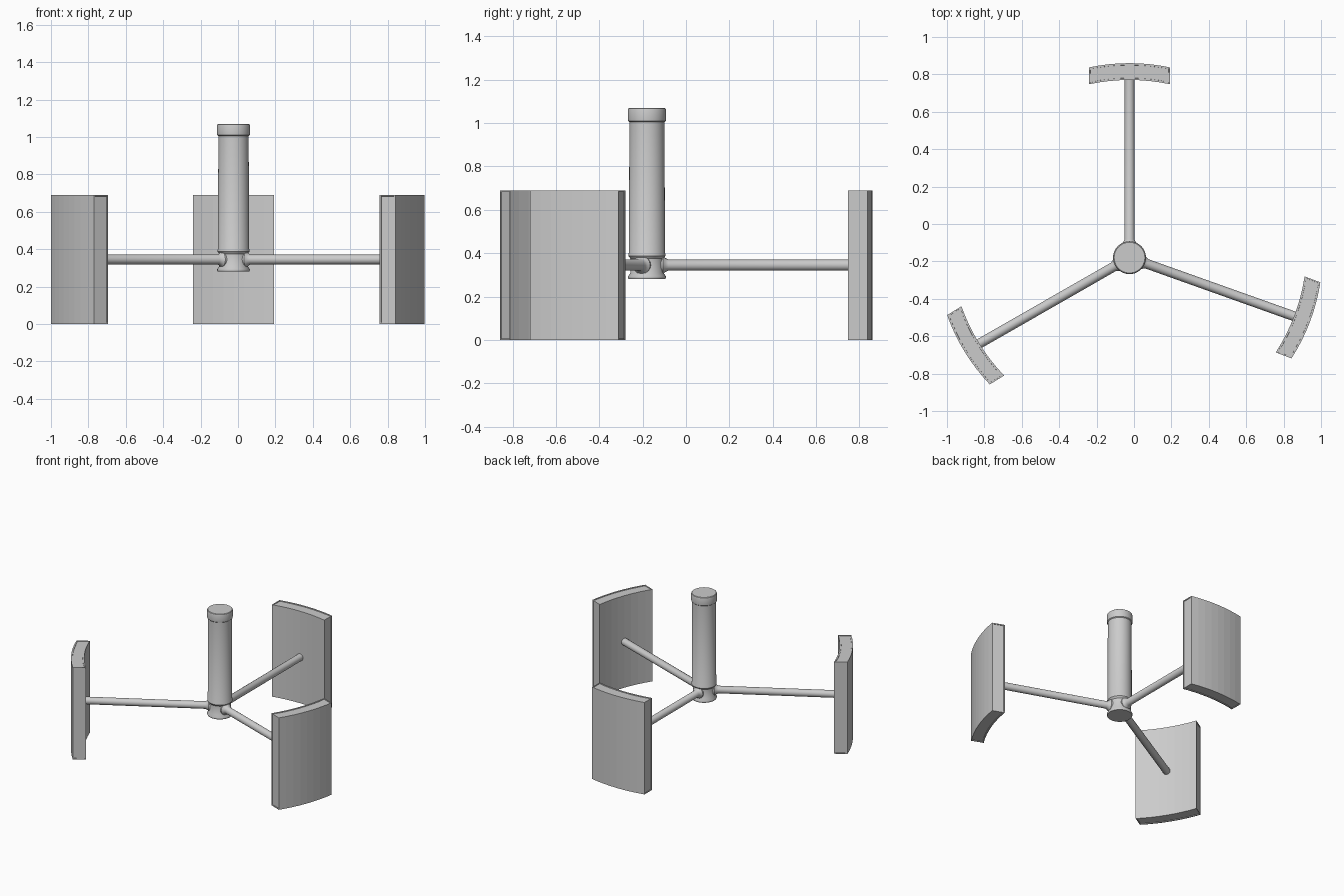
import bpy, bmesh, math
from mathutils import Matrix, Vector

if "Cube" in bpy.data.objects:
    bpy.data.objects.remove(bpy.data.objects["Cube"])

HUB = Vector((-0.024, -0.18, 0))
ARM_Z = 0.345


def finish(bm, name, smooth=None):
    bmesh.ops.recalc_face_normals(bm, faces=bm.faces)
    me = bpy.data.meshes.new(name)
    bm.to_mesh(me)
    bm.free()
    ob = bpy.data.objects.new(name, me)
    bpy.context.collection.objects.link(ob)
    if smooth:
        bpy.ops.object.select_all(action='DESELECT')
        ob.select_set(True)
        bpy.context.view_layer.objects.active = ob
        bpy.ops.object.shade_smooth_by_angle(angle=math.radians(smooth))
    return ob


def lathe(name, profile, matrix, sides=40):
    bm = bmesh.new()
    rings = [[bm.verts.new(matrix @ Vector((r * math.cos(2 * math.pi * i / sides),
                                            r * math.sin(2 * math.pi * i / sides), z)))
              for i in range(sides)] for r, z in profile]
    for a, b in zip(rings, rings[1:]):
        for i in range(sides):
            j = (i + 1) % sides
            bm.faces.new((a[i], a[j], b[j], b[i]))
    bm.faces.new(rings[0])
    bm.faces.new(rings[-1])
    return finish(bm, name, 35)


def panel(name, centre_angle, distance, normal_angle):
    # arched slab, local +x points outward, y spans the width
    half, thick, height, radius, n = 0.2175, 0.09, 0.69, 1.04, 8
    spread = math.asin(half / radius)
    a = math.radians(centre_angle)
    place = (Matrix.Translation(HUB + Vector((math.cos(a), math.sin(a), 0)) * distance)
             @ Matrix.Rotation(math.radians(normal_angle), 4, 'Z'))
    bm = bmesh.new()
    outline = []
    for i in range(n + 1):
        t = spread * (2 * i / n - 1)
        outline.append((radius * (math.cos(t) - 1), radius * math.sin(t)))
    outline += [(x - thick, y) for x, y in reversed(outline)]
    base = bm.faces.new([bm.verts.new((x, y, 0)) for x, y in outline])
    ext = bmesh.ops.extrude_face_region(bm, geom=[base])
    bmesh.ops.translate(bm, vec=(0, 0, height),
                        verts=[g for g in ext['geom'] if isinstance(g, bmesh.types.BMVert)])
    bmesh.ops.recalc_face_normals(bm, faces=bm.faces)
    # shallow framed recess on the four edge faces
    edges = [f for f in bm.faces if abs(f.normal.z) > 0.9 or abs(f.normal.y) > 0.9]
    for f in edges:
        bmesh.ops.inset_region(bm, faces=[f], thickness=0.01)
        bmesh.ops.inset_region(bm, faces=[f], thickness=0.0005, depth=-0.004)
    bm.transform(place)
    return finish(bm, name)


# central column with flanged foot and cap
at_hub = Matrix.Translation(HUB)
lathe("column", [(0.084, 0.28), (0.087, 0.285), (0.087, 0.293), (0.077, 0.308),
                 (0.076, 0.375), (0.086, 0.388), (0.086, 0.396), (0.083, 0.402),
                 (0.081, 1.01)], at_hub)
lathe("column_cap", [(0.081, 1.005), (0.087, 1.01), (0.088, 1.018), (0.088, 1.06),
                     (0.086, 1.067), (0.082, 1.07)], at_hub)

# arms with flared roots, each carrying a curved panel
# name, arm angle, distance to the panel's outer face, panel normal angle
for tag, angle, dist, normal in (("back", 90, 1.04, 90),
                                 ("left", 209.8, 1.015, 211.6),
                                 ("right", -19.6, 1.024, -20.8)):
    direction = (Matrix.Translation(HUB + Vector((0, 0, ARM_Z)))
                 @ Matrix.Rotation(math.radians(angle), 4, 'Z')
                 @ Matrix.Rotation(math.pi / 2, 4, 'Y'))
    lathe(tag + "_arm", [(0.042, 0.03), (0.042, 0.074), (0.033, 0.084), (0.026, 0.098),
                         (0.026, dist - 0.085)], direction, 16)
    panel(tag + "_panel", angle, dist, normal)
